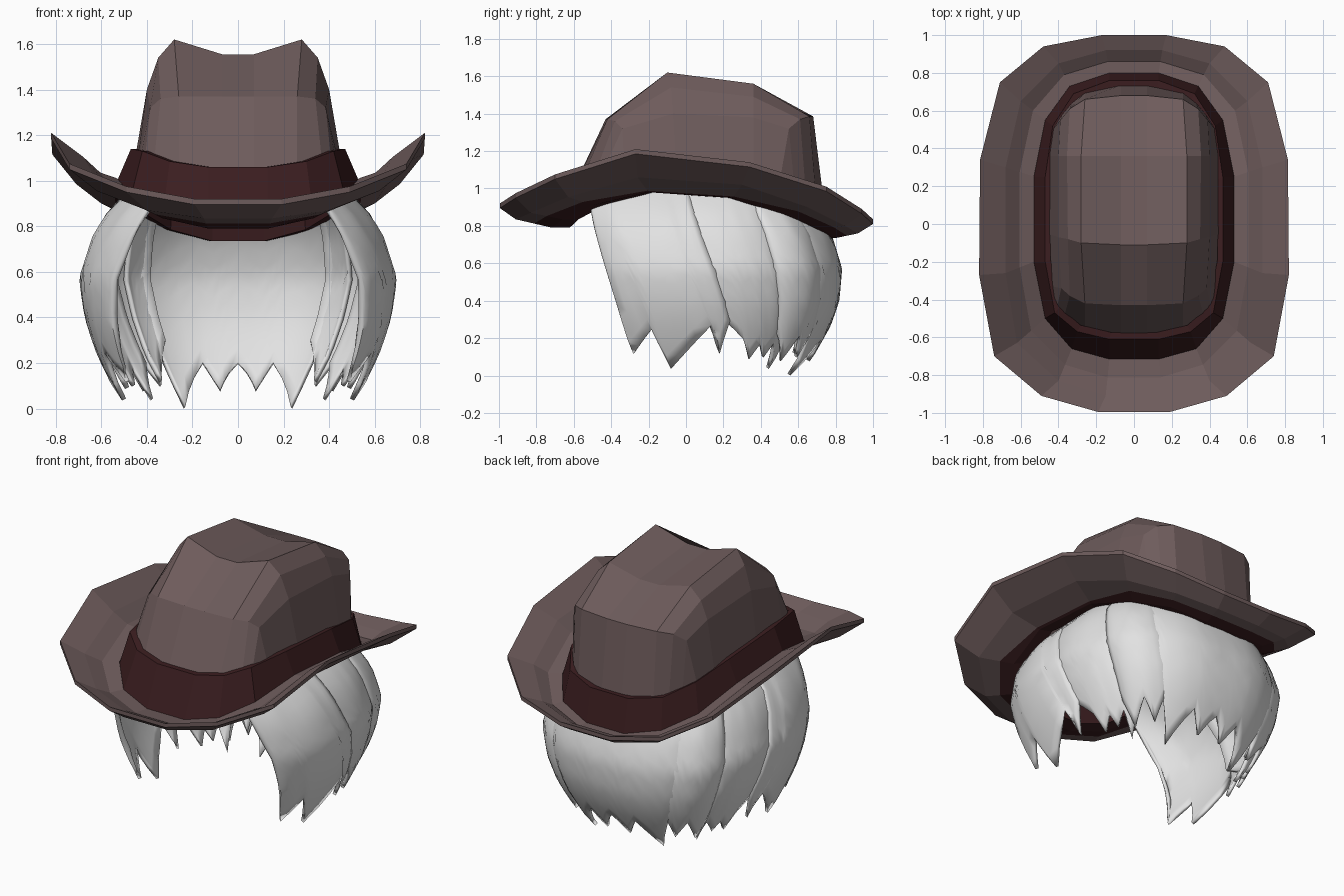
import bpy, bmesh, math
from mathutils import Vector

if "Cube" in bpy.data.objects:
    bpy.data.objects.remove(bpy.data.objects["Cube"])


def material(name, rgb):
    m = bpy.data.materials.new(name)
    m.diffuse_color = (*rgb, 1)
    m.use_nodes = True
    m.node_tree.nodes["Principled BSDF"].inputs["Base Color"].default_value = m.diffuse_color
    return m


FELT = material("brown_felt", (0.155, 0.106, 0.106))
BAND = material("dark_red_band", (0.043, 0.0125, 0.014))
HAIR = material("light_grey_hair", (0.76, 0.76, 0.76))


def make(name, verts, faces, mats, recalc=True):
    me = bpy.data.meshes.new(name)
    me.from_pydata([tuple(v) for v in verts], [], faces)
    for m in mats:
        me.materials.append(m)
    if recalc:
        bm = bmesh.new()
        bm.from_mesh(me)
        bmesh.ops.recalc_face_normals(bm, faces=bm.faces)
        bm.to_mesh(me)
        bm.free()
    ob = bpy.data.objects.new(name, me)
    bpy.context.collection.objects.link(ob)
    return ob


def ring(half, dz=0.0, s=1.0):
    """Full loop from its right half, listed front to back."""
    right = [Vector((x * s, y * s, z + dz)) for x, y, z in half]
    return right + [Vector((-v.x, v.y, v.z)) for v in reversed(right)]


def blend(p, q, fs):
    return [tuple(a + (b - a) * f for a, b in zip(u, v)) for u, v, f in zip(p, q, fs)]


def loft(name, rings, mats, wrap=False):
    n, k = len(rings[0]), len(rings)
    faces = [(i * n + j, i * n + (j + 1) % n,
              (i + 1) % k * n + (j + 1) % n, (i + 1) % k * n + j)
             for i in range(k if wrap else k - 1) for j in range(n)]
    return make(name, [v for r in rings for v in r], faces, mats)


def smooth(ob, angle):
    bpy.ops.object.select_all(action='DESELECT')
    ob.select_set(True)
    bpy.context.view_layer.objects.active = ob
    bpy.ops.object.shade_smooth_by_angle(angle=math.radians(angle))


# Brim: upturned at the sides, dipped at front and back
outer = [(.19, -.995, .92), (.49, -.91, .975), (.74, -.70, 1.075), (.82, -.27, 1.21),
         (.815, .34, 1.14), (.71, .75, 1.01), (.48, .94, .89), (.17, 1.0, .835)]
mid = [(.15, -.91, .865), (.40, -.83, .90), (.62, -.63, .985), (.68, -.26, 1.09),
       (.68, .30, 1.05), (.60, .65, .93), (.40, .85, .83), (.15, .92, .79)]
inner = [(.13, -.715, .82), (.33, -.66, .865), (.47, -.50, .94), (.53, -.20, 1.01),
         (.53, .25, .98), (.47, .55, .885), (.34, .73, .815), (.13, .80, .765)]
dish = [(x, y, z - .014) for x, y, z in blend(inner, mid, [.5] * 8)]
under = blend(inner, mid, [.5, .5, .4, .1, .1, .5, .5, .5])
brim = loft("brim", [ring(outer), ring(mid, .015), ring(dish), ring(inner), ring(inner, -.03),
                     ring(under, -.03), ring(mid, -.03), ring(outer, -.025)],
            [FELT, BAND], wrap=True)
for p in brim.data.polygons:            # dark lining around the opening
    if p.index // 16 in (3, 4):
        p.material_index = 1

# Hat band: tapered strip with a small top shelf
band_top = [(.13, -.61, 1.06), (.30, -.57, 1.085), (.42, -.47, 1.13), (.47, -.20, 1.14),
            (.47, .25, 1.11), (.43, .52, 1.06), (.32, .69, 1.0), (.13, .76, .97)]
loft("hat_band", [ring(inner, -.01), ring(band_top), ring(band_top, 0, .94),
                  ring(inner, .0, .97)], [BAND], wrap=True)
# Sweat band: inner rim closing the underside of the opening
loft("sweat_band", [ring(inner, -.03), ring(inner, -.03, .87), ring(inner, .1, .85)], [BAND])

# Crown: rows from front to back, each from the centre dent to the side base
rows = [
    [(.07, -.59, 1.03), (.26, -.56, 1.04), (.37, -.49, 1.07), (.41, -.45, 1.08), (.43, -.40, 1.09)],
    [(.07, -.43, 1.37), (.26, -.42, 1.37), (.34, -.38, 1.36), (.385, -.34, 1.32), (.44, -.33, 1.09)],
    [(.07, -.11, 1.555), (.28, -.10, 1.62), (.35, -.08, 1.54), (.40, -.07, 1.40), (.455, -.05, 1.08)],
    [(.07, .36, 1.51), (.28, .36, 1.56), (.355, .36, 1.49), (.40, .36, 1.38), (.45, .36, 1.06)],
    [(.07, .68, 1.385), (.26, .66, 1.385), (.34, .61, 1.37), (.39, .55, 1.32), (.43, .50, 1.03)],
    [(.07, .735, .94), (.26, .695, .96), (.33, .64, .98), (.38, .58, 1.0), (.42, .52, 1.01)]]
verts, faces = [], []
for r in rows:
    verts += [(-x, y, z) for x, y, z in reversed(r)] + r
for i in range(5):
    for j in range(9):
        a = i * 10 + j
        faces.append((a, a + 1, a + 11, a + 10))
make("crown", verts, faces, [FELT])

# Hair envelope: height, side radius, back radius
PROFILE = [(0, .44, .41), (.1, .50, .49), (.27, .58, .585), (.4, .625, .63), (.57, .655, .645),
           (.75, .605, .59), (.85, .56, .535), (.95, .475, .48), (1.02, .40, .42)]


def interp(table, t):
    for p, q in zip(table, table[1:]):
        if t <= q[0]:
            f = max(0, (t - p[0]) / (q[0] - p[0]))
            return [a + (b - a) * f for a, b in zip(p[1:], q[1:])]
    return list(table[-1][1:])


def hair_point(deg, z, off):
    side, back = interp(PROFILE, z)
    s, c = math.sin(math.radians(deg)), math.cos(math.radians(deg))
    x = math.copysign(abs(s) ** .75, s) * (side + off)
    y = .15 + c * ((back if c > 0 else .83) + off)
    return (x, y, z)


def lock(name, top, bottom, off, tips, sign=1, swell=.04):
    """Swept sheet of hair with a ragged lower edge; angles run from the back."""
    us = []
    for (a, _), (b, _) in zip(tips, tips[1:]):
        us += [a, a + (b - a) / 3, a + (b - a) * 2 / 3]
    us.append(1)
    nv, n = 14, len(us)
    verts, faces = [], []
    for i in range(nv + 1):
        v = i / nv
        for u in us:
            z = 1.02 + (interp(tips, u)[0] - 1.02) * v
            s = v ** 1.2
            a = (top[0] + (top[1] - top[0]) * u) * (1 - s) + (bottom[0] + (bottom[1] - bottom[0]) * u) * s
            bulge = swell * math.sin(math.pi * u) ** .6 if 0 < u < 1 else 0
            verts.append(hair_point(sign * a, z, (off + bulge) * min(1, v * 3)))
    for i in range(nv):
        for j in range(n - 1):
            a = i * n + j
            f = (a, a + 1, a + n + 1, a + n)
            faces.append(f if sign > 0 else f[::-1])
    ob = make(name, verts, faces, [HAIR], recalc=False)
    smooth(ob, 50)
    mod = ob.modifiers.new("thickness", 'SOLIDIFY')
    mod.thickness, mod.offset = .02, 0
    return ob


LOCKS = [
    ("front_lock", (144, 100), (124, 82), .01,
     [(0, .32), (.1, .12), (.28, .25), (.45, .04), (.78, .27), (.88, .12), (1, .3)]),
    ("side_lock", (112, 60), (92, 45), -.02,
     [(0, .33), (.22, .27), (.38, .2), (.5, .09), (.6, .17), (.7, .1), (.8, .18), (.9, .04), (1, .2)]),
    ("rear_lock", (66, 34), (55, 26), .0, [(0, .25), (.3, .08), (.5, .22), (.75, .1), (1, .3)])]
for side, sign in (("right", 1), ("left", -1)):
    for name, top, bottom, off, tips in LOCKS:
        lock(f"{side}_{name}", top, bottom, off, tips, sign)
# Broad sheet down the back with symmetric tips
half_tips = [(0, .22), (.05, .12), (.11, .25), (.19, .005), (.37, .2), (.44, .08)]
lock("back_lock", (48, -48), (38, -38), .005,
     half_tips + [(.5, .2)] + [(1 - u, z) for u, z in reversed(half_tips)], 1, .025)

# Scalp: shallow dome of hair hidden under the crown
verts, faces, n = [(0, .1, 1.2)], [], 24
for k in range(1, 5):
    t = k / 4 * math.pi / 2
    for j in range(n):
        a = j / n * math.tau
        verts.append((.40 * math.sin(t) * math.cos(a), .07 + .53 * math.sin(t) * math.sin(a),
                      1.0 + .2 * math.cos(t)))
for j in range(n):
    faces.append((0, 1 + j, 1 + (j + 1) % n))
    for k in range(3):
        a, b = 1 + k * n + j, 1 + k * n + (j + 1) % n
        faces.append((a, a + n, b + n, b))
smooth(make("scalp", verts, faces, [HAIR]), 60)
